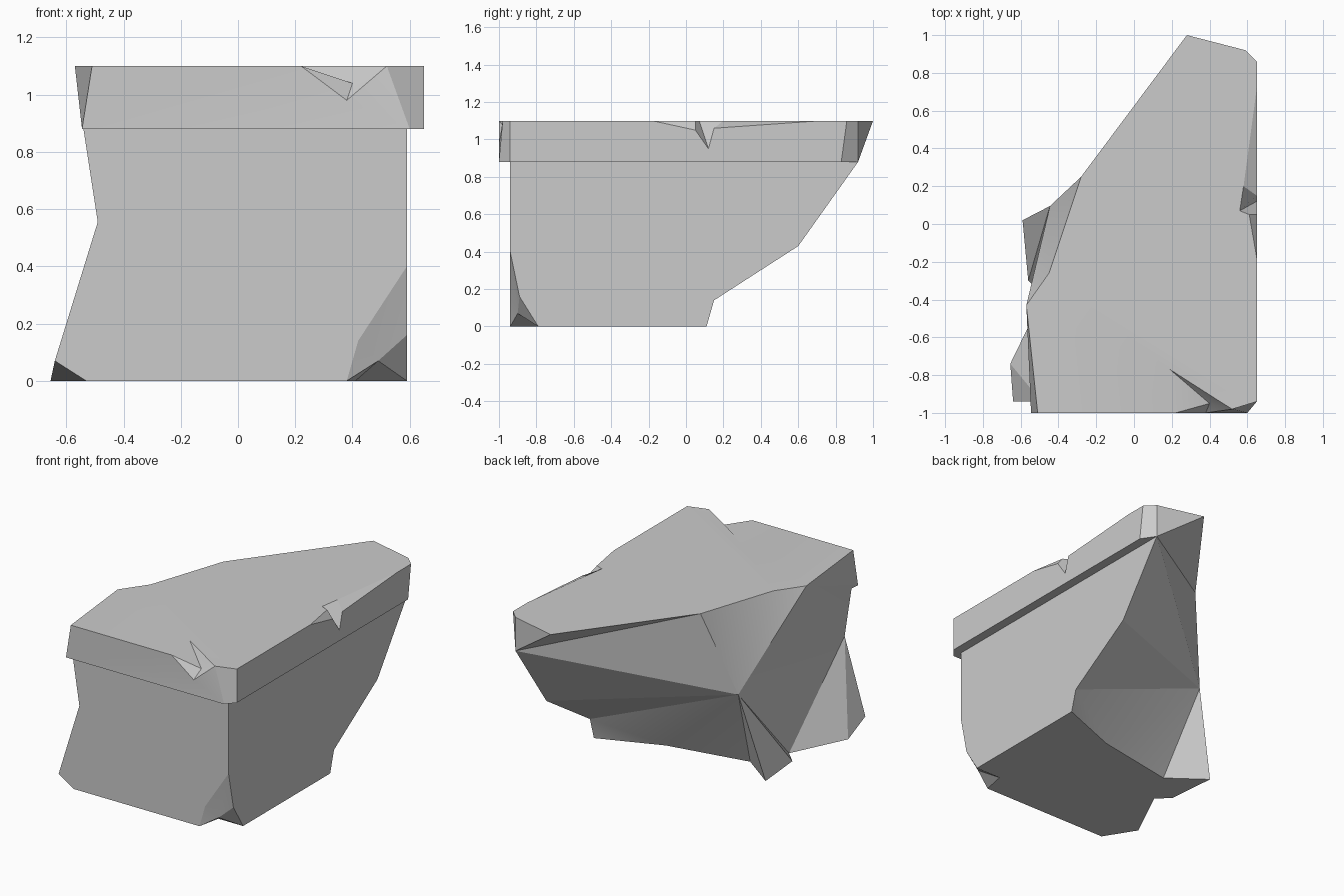
import bpy, bmesh, math

if "Cube" in bpy.data.objects:
    bpy.data.objects.remove(bpy.data.objects["Cube"])

# Main planes of the dressed stone
FRONT, SIDE, LIP_FRONT, LIP_SIDE = -0.94, 0.59, -1.0, 0.65
LEDGE, TOP = 0.88, 1.10

stone = bpy.data.materials.new("pale grey stone")
stone.use_nodes = True
grey = (0.6, 0.6, 0.6, 1)
stone.diffuse_color = grey
stone.node_tree.nodes["Principled BSDF"].inputs["Base Color"].default_value = grey

bm = bmesh.new()


def vert(co):
    """Reuse the corner at this place if there is one, so faces share edges."""
    for v in bm.verts:
        if (v.co - bm_vector(co)).length < 0.001:
            return v
    return bm.verts.new(co)


def bm_vector(co):
    from mathutils import Vector
    return Vector(co)


def profile(points, place):
    return [vert(place(a, b)) for a, b in points]


def face(*corners):
    return bm.faces.new(corners)


def fan(apex, rim, closed=False):
    """Triangles from one apex to each pair of neighbours on a rim."""
    ends = rim[1:] + (rim[:1] if closed else [])
    for a, b in zip(rim, ends):
        face(apex, a, b)


# Lower block: front, right side and underside outlines
front = profile([(-.54, LEDGE), (-.49, .555), (-.64, .07), (-.53, 0), (.38, 0),
                 (.42, .14), (SIDE, .4), (SIDE, LEDGE)],
                lambda x, z: (x, FRONT, z))
side = profile([(FRONT, LEDGE), (FRONT, .4), (-.89, .16), (-.79, 0), (.11, 0),
                (.15, .14), (.6, .43), (.92, LEDGE)],
               lambda y, z: (SIDE, y, z))
base = profile([(-.53, FRONT), (.38, FRONT), (.41, -.79), (SIDE, -.79), (SIDE, .11),
                (.18, -.05), (-.36, -.15), (-.59, .02), (-.56, -.3), (-.48, -.38),
                (-.655, -.74)],
               lambda x, y: (x, y, 0))

# Overhanging lip: underside and top outlines
ledge = profile([(-.545, LIP_FRONT), (.6, LIP_FRONT), (LIP_SIDE, FRONT), (LIP_SIDE, .83),
                 (SIDE, .92), (SIDE, FRONT), (-.54, FRONT)],
                lambda x, y: (x, y, LEDGE))
front_rim = profile([(-.51, LIP_FRONT), (.22, LIP_FRONT), (.19, -.77), (.44, -.93),
                     (.52, -.98), (LIP_SIDE, FRONT)],
                    lambda x, y: (x, y, TOP))
side_rim = profile([(LIP_SIDE, -.18), (.61, .05), (.56, .07), (.58, .2), (LIP_SIDE, .72)],
                   lambda x, y: (x, y, TOP))
back_rim = profile([(LIP_SIDE, .86), (SIDE, .92), (.28, 1), (-.28, .25), (-.45, -.26),
                    (-.57, -.43)],
                   lambda x, y: (x, y, TOP))
for outline in (front, side, base, ledge, front_rim + side_rim + back_rim):
    face(*outline)

# Chip out of the lip's front edge and corner
chip_low, chip_deep = vert((.38, LIP_FRONT, .98)), vert((.4, -.95, 1.04))
face(front_rim[0], ledge[0], ledge[1], chip_low, front_rim[1])
fan(chip_deep, [chip_low] + front_rim[1:5], closed=True)
face(chip_low, ledge[1], front_rim[4])
face(front_rim[4], ledge[1], ledge[2], front_rim[5])

# Chip out of the lip's right edge
nick = profile([(.05, 1.05), (.12, .95), (.15, 1.06)], lambda y, z: (LIP_SIDE, y, z))
face(front_rim[5], ledge[2], ledge[3], back_rim[0], side_rim[4], *nick[::-1], side_rim[0])
face(side_rim[0], nick[0], side_rim[1])
for i in range(2):
    face(side_rim[i + 1], nick[i], nick[i + 1], side_rim[i + 2])
face(side_rim[3], nick[2], side_rim[4])

# Chip out of the block's lower front corner
fan(vert((.49, -.9, .07)), [front[6], front[5], front[4], base[2], base[3], side[2]], closed=True)

# Broken end of the lip at the back
tail = side[7]
face(back_rim[0], ledge[3], tail, back_rim[1])
fan(tail, back_rim[1:4])

# Rough fracture across the back, fanning from one protruding corner
core = vert((-.445, .095, .555))
fan(core, [front[1], back_rim[5], back_rim[4], back_rim[3], tail, side[6], side[5],
           *base[5:10]])
face(core, base[9], front[1])
face(side[5], side[4], base[5])

# Left fracture, from the lip down to the foot
fan(back_rim[5], [front_rim[0], ledge[0], front[0], front[1]])
fan(base[10], [base[9], front[1], front[2], front[3]])

bmesh.ops.recalc_face_normals(bm, faces=bm.faces[:])
mesh = bpy.data.meshes.new("broken_stone_block")
bm.to_mesh(mesh)
bm.free()
mesh.materials.append(stone)
block = bpy.data.objects.new("broken_stone_block", mesh)
bpy.context.collection.objects.link(block)

# Soften only the shallow breaks
bpy.ops.object.select_all(action="DESELECT")
block.select_set(True)
bpy.context.view_layer.objects.active = block
bpy.ops.object.shade_smooth_by_angle(angle=math.radians(20))
